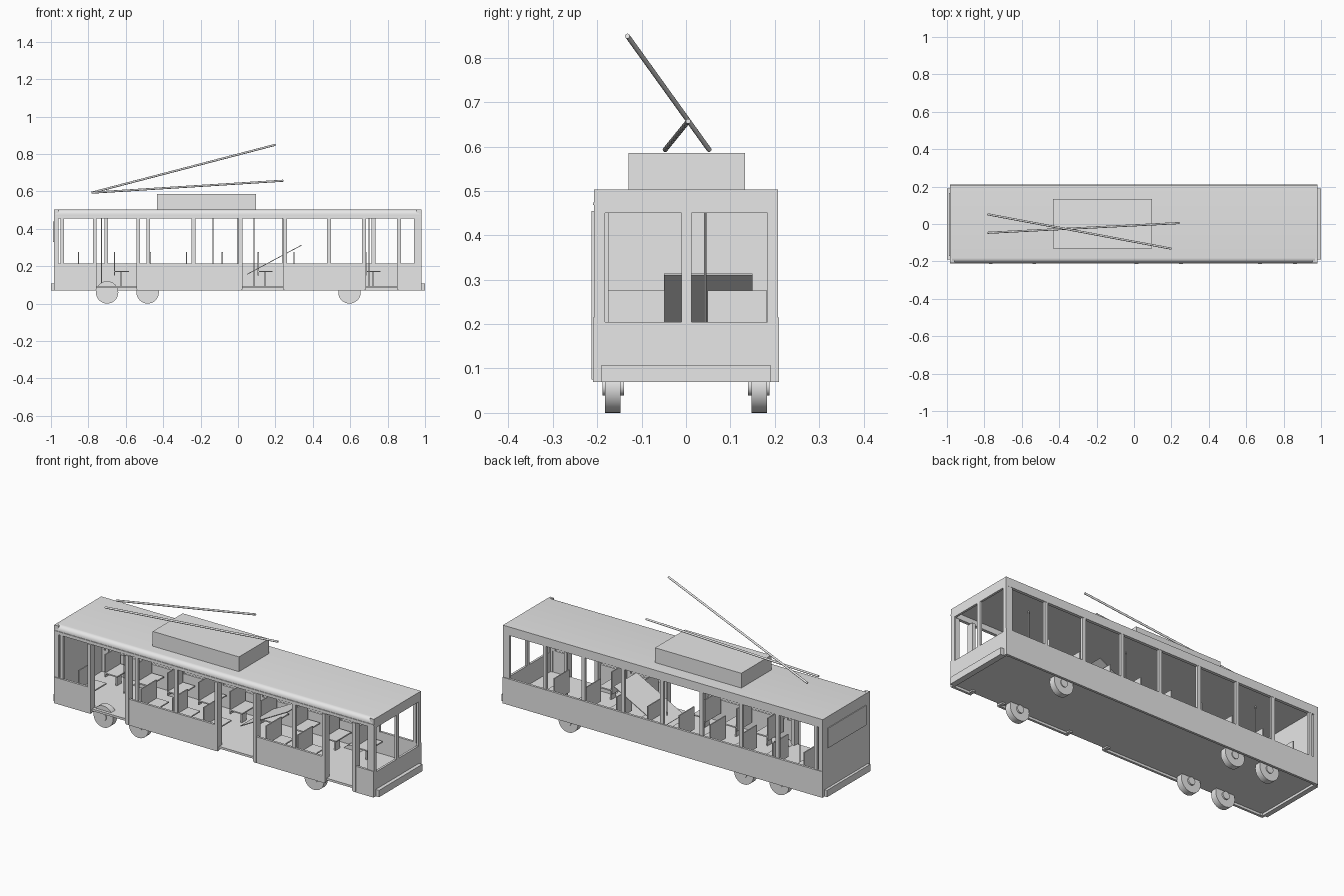
import bpy, bmesh, math
from mathutils import Vector

cube = bpy.data.objects.get("Cube")
if cube:
    bpy.data.objects.remove(cube, do_unlink=True)

grey = bpy.data.materials.new("plain_grey")
grey.use_nodes = True
GREY = (0.8, 0.8, 0.8, 1)
grey.diffuse_color = GREY
grey.node_tree.nodes["Principled BSDF"].inputs["Base Color"].default_value = GREY


def finish(name, bm, smooth=False):
    bmesh.ops.recalc_face_normals(bm, faces=bm.faces)
    mesh = bpy.data.meshes.new(name)
    bm.to_mesh(mesh)
    bm.free()
    mesh.materials.append(grey)
    obj = bpy.data.objects.new(name, mesh)
    bpy.context.collection.objects.link(obj)
    if smooth:
        bpy.ops.object.select_all(action='DESELECT')
        obj.select_set(True)
        bpy.context.view_layer.objects.active = obj
        bpy.ops.object.shade_smooth_by_angle(angle=math.radians(35))
    return obj


def add_box(bm, xs, ys, zs):
    verts = bmesh.ops.create_cube(bm, size=1)["verts"]
    for v in verts:
        for i, (a, b) in enumerate((xs, ys, zs)):
            v.co[i] = a if v.co[i] < 0 else b


def boxes(name, items):
    bm = bmesh.new()
    for item in items:
        add_box(bm, *item)
    return finish(name, bm)


def rod(name, start, end, radius, sides=16):
    start, end = Vector(start), Vector(end)
    axis = end - start
    bm = bmesh.new()
    bmesh.ops.create_cone(bm, cap_ends=True, segments=sides, radius1=radius,
                          radius2=radius, depth=axis.length)
    bmesh.ops.transform(bm, verts=bm.verts,
                        matrix=axis.to_track_quat('Z', 'Y').to_matrix().to_4x4())
    bmesh.ops.translate(bm, verts=bm.verts, vec=(start + end) / 2)
    return finish(name, bm, True)


def extrude_x(name, profile, x0, x1):
    bm = bmesh.new()
    face = bm.faces.new([bm.verts.new((x0, y, z)) for y, z in profile])
    new = bmesh.ops.extrude_face_region(bm, geom=[face])["geom"]
    bmesh.ops.translate(bm, vec=(x1 - x0, 0, 0),
                        verts=[v for v in new if isinstance(v, bmesh.types.BMVert)])
    return finish(name, bm, True)


BACK, FRONT = -0.985, 0.98      # body ends along x
BASE, SILL, HEAD, TOP = 0.07, 0.215, 0.455, 0.503
SIDE = 0.207

# Roof shell, rounded along the door side
curve = [(-SIDE + 0.025 * (1 - math.cos(a)), TOP - 0.025 * (1 - math.sin(a)))
         for a in (math.pi / 2 * i / 6 for i in range(7))]
extrude_x("roof", [(-SIDE, HEAD)] + curve
          + [(SIDE, TOP), (SIDE, HEAD), (0.19, HEAD), (0.19, 0.485),
             (-0.19, 0.485), (-0.19, HEAD)], BACK, FRONT)
boxes("rain_gutter", [((BACK, FRONT), (-0.21, -SIDE), (0.468, 0.474))])
boxes("roof_equipment_box", [((-0.433, 0.097), (-0.13, 0.133), (0.5, 0.585))])

# Floor and lower walls; door openings interrupt the door side
boxes("floor", [((BACK, FRONT), (-0.2, 0.2), (0.083, 0.095))])
boxes("window_side_wall", [((BACK, FRONT), (0.197, 0.21), (BASE, SILL))])
doors = [(-0.76, -0.54), (0.02, 0.245), (0.68, 0.855)]
starts = [BACK] + [d[1] for d in doors]
ends = [d[0] for d in doors] + [FRONT]
boxes("door_side_wall", [((a, b), (-0.21, -0.197), (BASE, SILL))
                         for a, b in zip(starts, ends)])

# Window pillars on both sides
pillars = [-0.94, -0.705, -0.48, -0.238, 0.005, 0.245, 0.487, 0.725, 0.95]
boxes("window_side_pillars", [((x - 0.01, x + 0.01), (0.192, 0.206), (SILL, HEAD))
                              for x in pillars])
boxes("door_side_pillars", [((x - 0.01, x + 0.01), (-0.206, -0.192), (SILL, HEAD))
                            for x in (-0.94, -0.48, -0.238, 0.487, 0.95)])

# Folded door leaves at the edges of each opening
leaves = []
for a, b in doors:
    for x in (a - 0.006, b + 0.006):
        leaves.append(((x - 0.01, x + 0.01), (-0.213, -0.175), (0.075, HEAD)))
boxes("folded_doors", leaves)

# Closed rear end with a thin panel
boxes("rear_wall", [((BACK, BACK + 0.012), (-SIDE, SIDE), (BASE, TOP))])
boxes("rear_panel", [((BACK - 0.004, BACK), (-0.17, 0.165), (0.33, 0.44))])

# Front end with two windscreen openings
end_x = (FRONT - 0.012, FRONT)
boxes("front_end", [
    (end_x, (-SIDE, SIDE), (BASE, 0.205)),
    (end_x, (-SIDE, SIDE), (0.45, TOP)),
    (end_x, (-SIDE, -0.182), (0.205, 0.45)),
    (end_x, (0.184, SIDE), (0.205, 0.45)),
    (end_x, (-0.01, 0.012), (0.205, 0.45)),
])
boxes("corner_posts", [((a, a + 0.025), (s * 0.2 - 0.006, s * 0.2 + 0.006), (BASE, TOP))
                       for a in (BACK, FRONT - 0.025) for s in (-1, 1)])
boxes("bumpers", [(xs, (-0.19, 0.19), (BASE, 0.108))
                  for xs in ((-1.0, BACK), (FRONT, 1.0))])

# Seats facing the front end, left out at the doorways
seats = []
for i in range(9):
    x = -0.855 + i * 0.192
    for side in (-1, 1):
        if side < 0 and any(a - 0.05 < x < b for a, b in doors):
            continue
        y0, y1 = sorted((side * 0.048, side * 0.182))
        mid = side * 0.115
        seats += [((x, x + 0.006), (y0, y1), (0.15, 0.276)),
                  ((x, x + 0.08), (y0, y1), (0.168, 0.175)),
                  ((x + 0.036, x + 0.044), (mid - 0.02, mid + 0.02), (0.095, 0.168))]
boxes("seats", seats)

# Sloping board in the aisle
board = extrude_x("sloping_board", [(-0.05, 0), (0.15, 0), (0.15, 0.004), (-0.05, 0.004)],
                  0, 0.329)
board.location = (0.05, 0, 0.155)
board.rotation_euler.y = -math.atan2(0.155, 0.29)

# Standing poles
for i, x in enumerate((-0.73, -0.134, 0.086, 0.7)):
    rod(f"grab_pole_{i + 1}", (x, 0.043, 0.095), (x, 0.043, 0.487), 0.003, 8)

# Wheels with hubs
for x in (-0.7, -0.483, 0.596):
    for side, label in ((-1, "right"), (1, "left")):
        rod(f"wheel_{label}", (x, side * 0.148, 0.06), (x, side * 0.183, 0.06), 0.06, 32)
        rod(f"hub_{label}", (x, side * 0.14, 0.06), (x, side * 0.188, 0.06), 0.021, 20)

# Current collector poles
rod("collector_pole_high", (-0.783, 0.052, 0.593), (0.2, -0.132, 0.849), 0.0055)
rod("collector_pole_low", (-0.783, -0.047, 0.593), (0.242, 0.005, 0.657), 0.0055)
